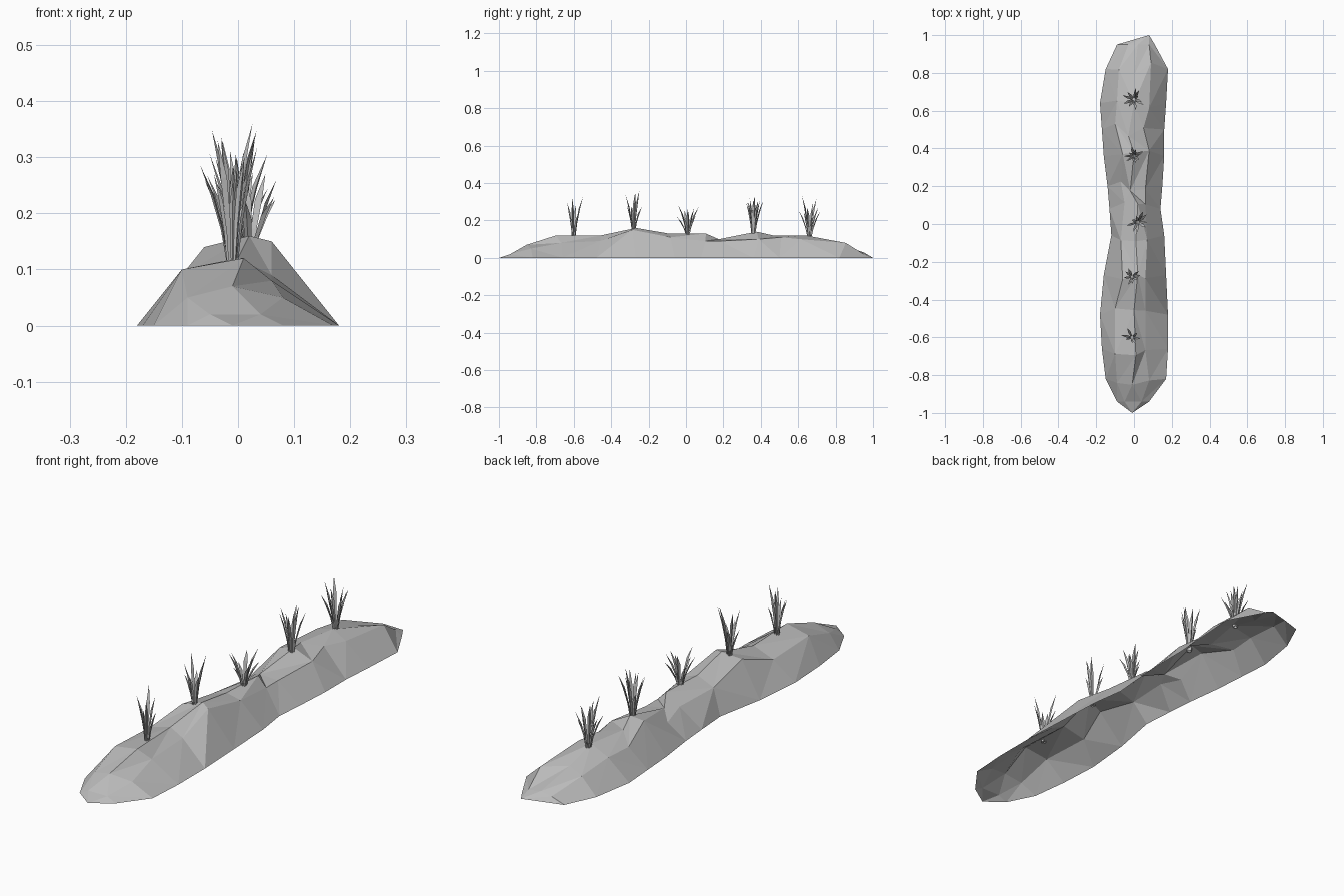
import bpy
import bmesh
import math
import random
from mathutils import Vector

random.seed(4)
if "Cube" in bpy.data.objects:
    bpy.data.objects.remove(bpy.data.objects["Cube"], do_unlink=True)

grey = bpy.data.materials.new("plain_grey")
grey.use_nodes = True
colour = (0.5, 0.5, 0.5, 1)
grey.diffuse_color = colour
grey.node_tree.nodes["Principled BSDF"].inputs["Base Color"].default_value = colour


def make_object(name, bm):
    mesh = bpy.data.meshes.new(name)
    bm.to_mesh(mesh)
    bm.free()
    mesh.materials.append(grey)
    obj = bpy.data.objects.new(name, mesh)
    bpy.context.scene.collection.objects.link(obj)
    return obj


# Sections of the mound in hundredths:
# y, right edge, right shoulder x z, ridge x z, left shoulder x z, left edge
SECTIONS = [
    (-94, -9, -5, 2, -1, 2, 4, 2, 8),
    (-82, -15, -9, 5, -1, 7, 8, 5, 17),
    (-66, -17, -10, 10, 1, 12, 6, 8, 18),
    (-48, -18, -10, 9, 0, 12, 6, 9, 18),
    (-27, -16, -6, 14, 2, 16, 6, 15, 17),
    (-6, -12, -7, 10, 1, 13, 7, 11, 16),
    (8, -13, -5, 9, 2, 13, 6, 9, 14),
    (20, -14, -7, 7, -2, 10, 6, 9, 15),
    (36, -16, -6, 13, 0, 14, 8, 10, 16),
    (50, -17, -10, 9, -3, 12, 5, 11, 16),
    (64, -18, -9, 9, 0, 12, 8, 10, 17),
    (82, -15, -8, 7, 0, 8, 9, 8, 18),
    (95, -9, -3, 2, 2, 3, 8, 2, 11),
]


def build_mound():
    bm = bmesh.new()
    rows = []
    for i, (y, x0, x1, z1, x2, z2, x3, z3, x4) in enumerate(SECTIONS):
        profile = [(x0, 0), (x1, z1), (x2, z2), (x3, z3), (x4, 0)]
        row = []
        for j, (x, z) in enumerate(profile):
            # stagger inner points along the length for an uneven rocky surface
            inner = 0 < j < 4 and 0 < i < len(SECTIONS) - 1
            shift = random.uniform(-4, 4) if inner else 0
            row.append(bm.verts.new(Vector((x, y + shift, z)) / 100))
        rows.append(row)
    for i, (a, b) in enumerate(zip(rows, rows[1:])):
        for j in range(4):
            quad = [a[j], a[j + 1], b[j + 1], b[j]]
            if random.random() < 0.5:
                quad = quad[1:] + quad[:1]
            bm.faces.new(quad[:3])
            bm.faces.new([quad[0], quad[2], quad[3]])
    # pointed ends
    front = bm.verts.new((-0.01, -1, 0))
    back = bm.verts.new((0.08, 1, 0))
    for j in range(4):
        bm.faces.new([front, rows[0][j + 1], rows[0][j]])
        bm.faces.new([back, rows[-1][j], rows[-1][j + 1]])
    return make_object("mound", bm)


def add_blade(bm, root, angle, height, reach, width):
    """Creased leaf that bulges in the middle and curves out to a point."""
    out = Vector((math.cos(angle), math.sin(angle), 0))
    side = Vector((-out.y, out.x, 0))
    rows = []
    for t, w in ((0, 0.5), (0.35, 0.8), (0.7, 1)):
        mid = root + out * (0.01 + reach * t ** 1.4) + Vector((0, 0, height * t))
        half = side * width * w / 2
        edge = mid - out * width * w * 0.4
        rows.append([bm.verts.new(p) for p in (edge - half, mid, edge + half)])
    tip = bm.verts.new(root + out * (0.01 + reach) + Vector((0, 0, height)))
    for a, b in zip(rows, rows[1:]):
        for j in range(3):
            k = (j + 1) % 3
            bm.faces.new([a[j], a[k], b[k], b[j]])
    for j in range(3):
        bm.faces.new([rows[-1][j], rows[-1][(j + 1) % 3], tip])


def build_tuft(name, x, y, z, top, count):
    bm = bmesh.new()
    turn = random.uniform(0, math.tau)
    for i in range(count):
        angle = turn + math.tau * i / count + random.uniform(-0.25, 0.25)
        share = 1 if i == 0 else random.uniform(0.55, 0.95)
        add_blade(bm, Vector((x, y, z)), angle, (top - z) * share,
                  random.uniform(0.02, 0.055), random.uniform(0.011, 0.016))
    bmesh.ops.recalc_face_normals(bm, faces=bm.faces)
    return make_object(name, bm)


build_mound()
TUFTS = [
    (-0.01, -0.6, 0.11, 0.33, 7),
    (-0.01, -0.28, 0.145, 0.36, 8),
    (0.02, 0.01, 0.12, 0.28, 9),
    (0, 0.36, 0.12, 0.33, 10),
    (0, 0.66, 0.105, 0.33, 11),
]
for n, tuft in enumerate(TUFTS, 1):
    build_tuft(f"grass_tuft_{n}", *tuft)
